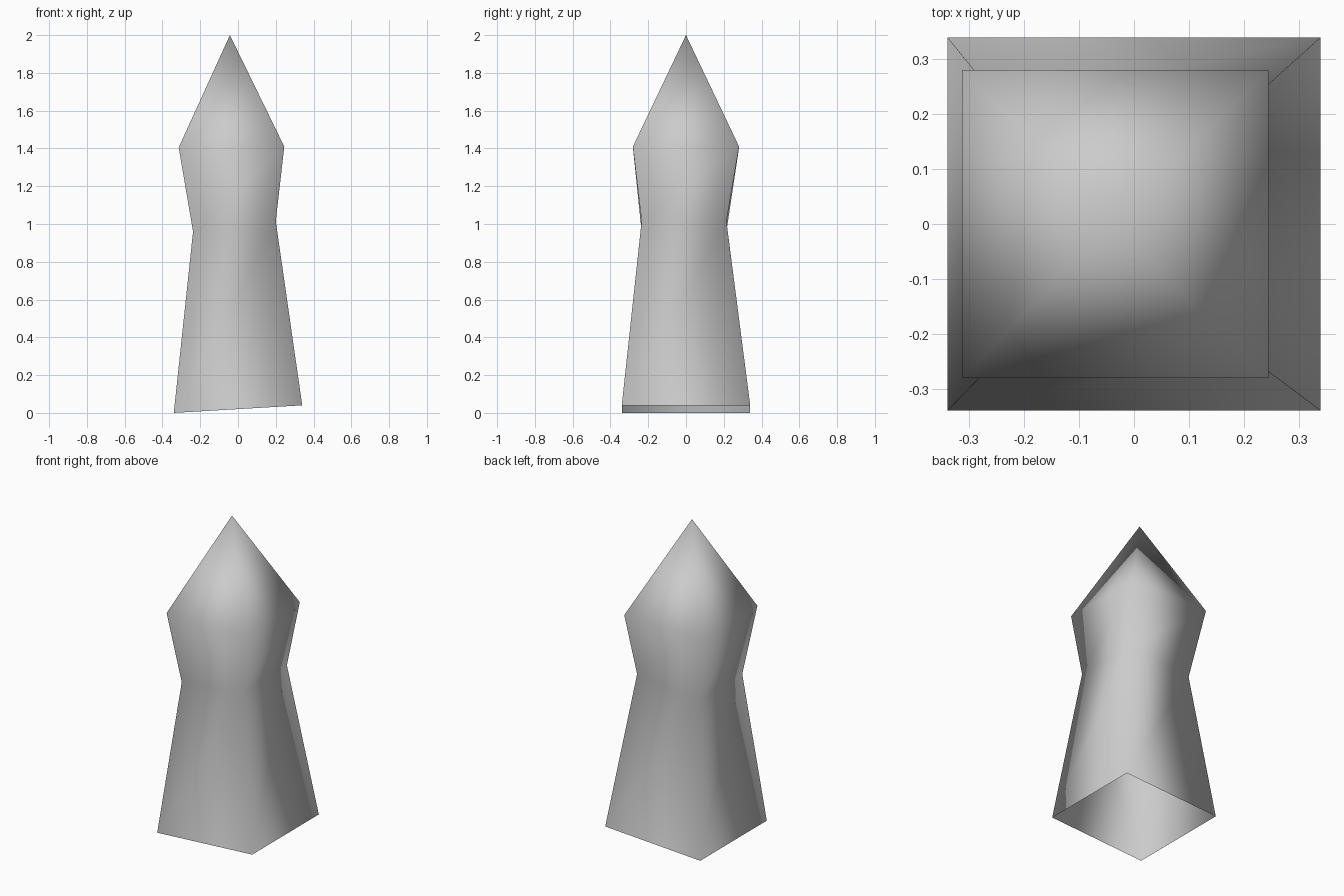
import bpy
import bmesh

cube = bpy.data.objects.get("Cube")
if cube:
    bpy.data.objects.remove(cube, do_unlink=True)

# Plain grey material
grey = bpy.data.materials.new("light grey")
grey.use_nodes = True
colour = (0.6, 0.6, 0.6, 1)
grey.diffuse_color = colour
grey.node_tree.nodes["Principled BSDF"].inputs["Base Color"].default_value = colour

# Square rings: left x, right x, front y, back y, z at left x, z at right x
rings = [
    (-0.34, 0.34, -0.34, 0.34, 0.0, 0.04),          # tilted open base
    (-0.238, 0.2, -0.235, 0.214, 0.96, 1.015),      # narrow waist
    (-0.314, 0.245, -0.281, 0.281, 1.405, 1.41),    # shoulder
]

bm = bmesh.new()
loops = []
for x0, x1, y0, y1, z0, z1 in rings:
    corners = [(x0, y0, z0), (x1, y0, z1), (x1, y1, z1), (x0, y1, z0)]
    loops.append([bm.verts.new(c) for c in corners])

# Walls between neighbouring rings
for low, high in zip(loops, loops[1:]):
    for i in range(4):
        j = (i + 1) % 4
        bm.faces.new((low[i], low[j], high[j], high[i]))

# Pointed top
tip = bm.verts.new((-0.043, 0, 2))
for i in range(4):
    bm.faces.new((loops[-1][i], loops[-1][(i + 1) % 4], tip))

# Smooth shading runs round the corners
for face in bm.faces:
    face.smooth = True

mesh = bpy.data.meshes.new("pointed_pillar")
bm.to_mesh(mesh)
bm.free()
mesh.materials.append(grey)
pillar = bpy.data.objects.new("pointed_pillar", mesh)
bpy.context.collection.objects.link(pillar)
